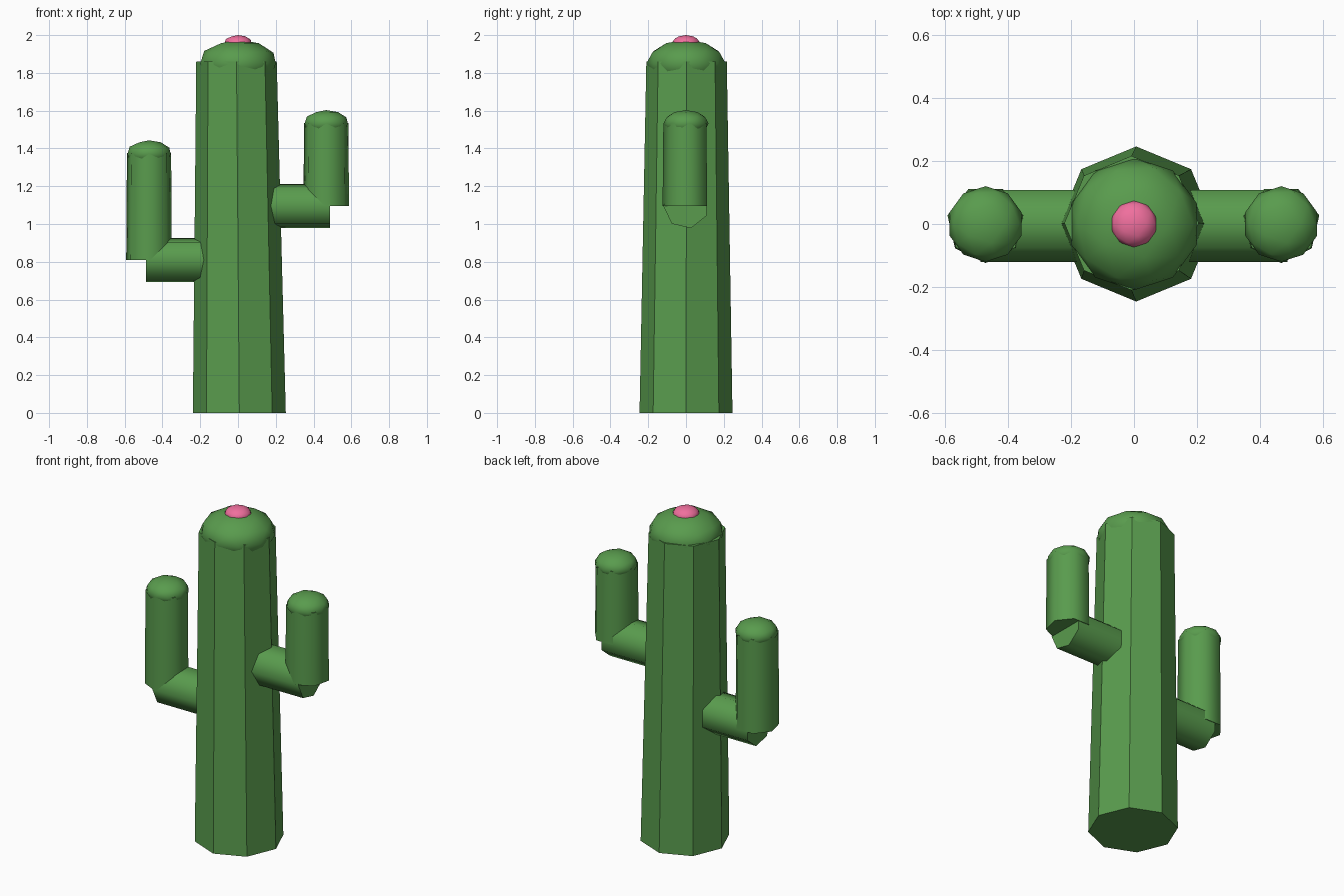
import bpy
import bmesh
from math import cos, sin, pi
from mathutils import Vector

if "Cube" in bpy.data.objects:
    bpy.data.objects.remove(bpy.data.objects["Cube"])


def material(name, color):
    mat = bpy.data.materials.new(name)
    mat.diffuse_color = (*color, 1)
    mat.use_nodes = True
    mat.node_tree.nodes["Principled BSDF"].inputs["Base Color"].default_value = mat.diffuse_color
    return mat


GREEN = material("cactus_green", (0.10, 0.33, 0.075))
PINK = material("flower_pink", (0.87, 0.16, 0.34))


def finish(name, bm, mat, smooth_sides):
    bmesh.ops.recalc_face_normals(bm, faces=bm.faces)
    for f in bm.faces:
        f.smooth = smooth_sides and len(f.verts) <= 4
    # keep the rims around flat end caps crisp
    for e in bm.edges:
        e.smooth = all(len(f.verts) <= 4 for f in e.link_faces)
    mesh = bpy.data.meshes.new(name)
    bm.to_mesh(mesh)
    bm.free()
    mesh.materials.append(mat)
    obj = bpy.data.objects.new(name, mesh)
    bpy.context.collection.objects.link(obj)


def prism(name, sides, start, end, r0, r1, u, v, smooth):
    """Capped tube from start to end; u and v span the cross-section."""
    bm = bmesh.new()
    u, v = Vector(u), Vector(v)
    angles = [2 * pi * i / sides for i in range(sides)]
    rings = [[bm.verts.new(Vector(c) + r * (cos(a) * u + sin(a) * v)) for a in angles]
             for c, r in ((start, r0), (end, r1))]
    for i in range(sides):
        j = (i + 1) % sides
        bm.faces.new((rings[0][i], rings[0][j], rings[1][j], rings[1][i]))
    bm.faces.new(rings[0])
    bm.faces.new(rings[1])
    finish(name, bm, GREEN, smooth)


def dome(name, center, radius, height, mat):
    """Squashed low-poly ball."""
    bm = bmesh.new()
    bmesh.ops.create_icosphere(bm, subdivisions=2, radius=1)
    bmesh.ops.scale(bm, vec=(radius, radius, height), verts=bm.verts)
    bmesh.ops.translate(bm, vec=center, verts=bm.verts)
    finish(name, bm, mat, True)


# Trunk: faceted, tapering, leaning very slightly
prism("trunk", 8, (0.007, 0, 0), (-0.008, 0.003, 1.86), 0.246, 0.213,
      (1, 0, 0), (0, 1, 0), False)
dome("trunk_cap", (0, 0, 1.85), 0.21, 0.126, GREEN)
dome("flower", (0, 0, 1.957), 0.075, 0.043, PINK)

# Arms: a seven-sided branch out of the trunk, then an upright with a cap
for side, sx, x, z, top in (("left", -1, -0.471, 0.81, 1.375),
                            ("right", 1, 0.467, 1.095, 1.535)):
    prism(side + "_branch", 7, (sx * 0.14, 0, z), (sx * 0.487, 0, z), 0.12, 0.12,
          (0, -1, 0), (0, 0, 1), True)
    prism(side + "_upright", 7, (x, 0, z), (x, 0, top), 0.124, 0.12,
          (0, -1, 0), (1, 0, 0), True)
    dome(side + "_arm_cap", (x, 0, top - 0.003), 0.12, 0.071, GREEN)
